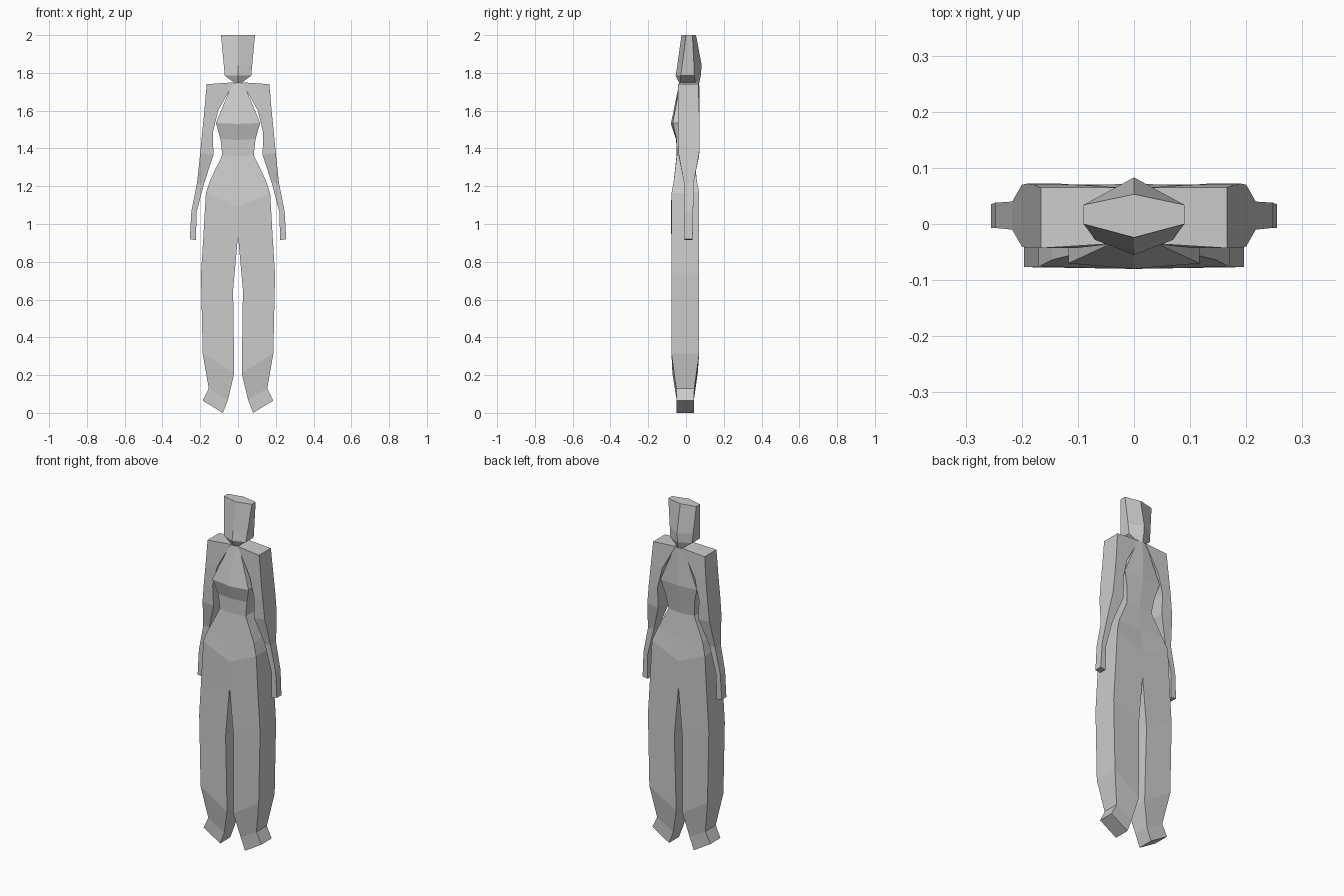
import bpy, bmesh


def loft(name, rings):
    """Loft four-sided rings for the +x half, then mirror across x = 0.
    Each ring: (inner x, z, front y, back y), (outer x, z, front y, back y)."""
    bm = bmesh.new()
    loops = []
    for (xi, zi, fi, bi), (xo, zo, fo, bo) in rings:
        pts = [(xi, fi, zi), (xo, fo, zo), (xo, bo, zo), (xi, bi, zi)]
        loops.append([bm.verts.new(p) for p in pts])
    for a, b in zip(loops, loops[1:]):
        for i in range(4):
            j = (i + 1) % 4
            bm.faces.new((a[i], a[j], b[j], b[i]))
    bm.faces.new(loops[0])
    bm.faces.new(loops[-1][::-1])
    bmesh.ops.recalc_face_normals(bm, faces=bm.faces)
    # open the half along the centre line so both sides weld together
    inside = [f for f in bm.faces if all(abs(v.co.x) < 1e-5 for v in f.verts)]
    bmesh.ops.delete(bm, geom=inside, context='FACES')
    mesh = bpy.data.meshes.new(name)
    bm.to_mesh(mesh)
    bm.free()
    obj = bpy.data.objects.new(name, mesh)
    bpy.context.collection.objects.link(obj)
    mod = obj.modifiers.new("mirror", 'MIRROR')
    mod.use_clip = True
    return obj


# Angular head tapering to the neck
loft("head", [
    ((0, 2.00, -.024, .053), (.090, 2.00, .000, .034)),
    ((0, 1.84, -.046, .083), (.075, 1.84, -.020, .042)),
    ((0, 1.785, -.055, .078), (.070, 1.785, -.028, .044)),
    ((0, 1.745, -.035, .070), (.022, 1.75, -.028, .050)),
])

# Chest, waist and hips
loft("torso", [
    ((0, 1.75, -.035, .070), (.030, 1.745, -.030, .062)),
    ((0, 1.53, -.080, .072), (.117, 1.535, -.070, .068)),
    ((0, 1.445, -.052, .058), (.093, 1.45, -.050, .055)),
    ((0, 1.36, -.050, .045), (.083, 1.365, -.048, .042)),
    ((0, 1.22, -.066, .058), (.146, 1.235, -.064, .056)),
    ((0, 1.09, -.080, .070), (.170, 1.165, -.076, .070)),
])

# Square shoulders and arms ending in blunt hands
loft("arms", [
    ((.022, 1.75, -.034, .065), (.166, 1.74, -.043, .065)),
    ((.105, 1.60, -.043, .070), (.178, 1.60, -.043, .070)),
    ((.133, 1.485, -.043, .072), (.190, 1.48, -.043, .072)),
    ((.130, 1.365, -.040, .070), (.200, 1.375, -.040, .070)),
    ((.178, 1.22, -.010, .040), (.217, 1.215, -.010, .040)),
    ((.220, 1.06, -.007, .038), (.247, 1.067, -.007, .038)),
    ((.222, .915, -.007, .035), (.255, .92, -.007, .035)),
])

# Wide trouser legs and slanted feet
loft("legs", [
    ((0, 1.09, -.080, .070), (.170, 1.165, -.076, .070)),
    ((0, .94, -.078, .070), (.183, .94, -.077, .070)),
    ((.026, .65, -.077, .070), (.196, .73, -.077, .070)),
    ((.020, .21, -.072, .062), (.187, .315, -.077, .070)),
    ((.053, .07, -.050, .042), (.155, .13, -.052, .044)),
    ((.080, .00, -.050, .042), (.187, .065, -.050, .042)),
])
